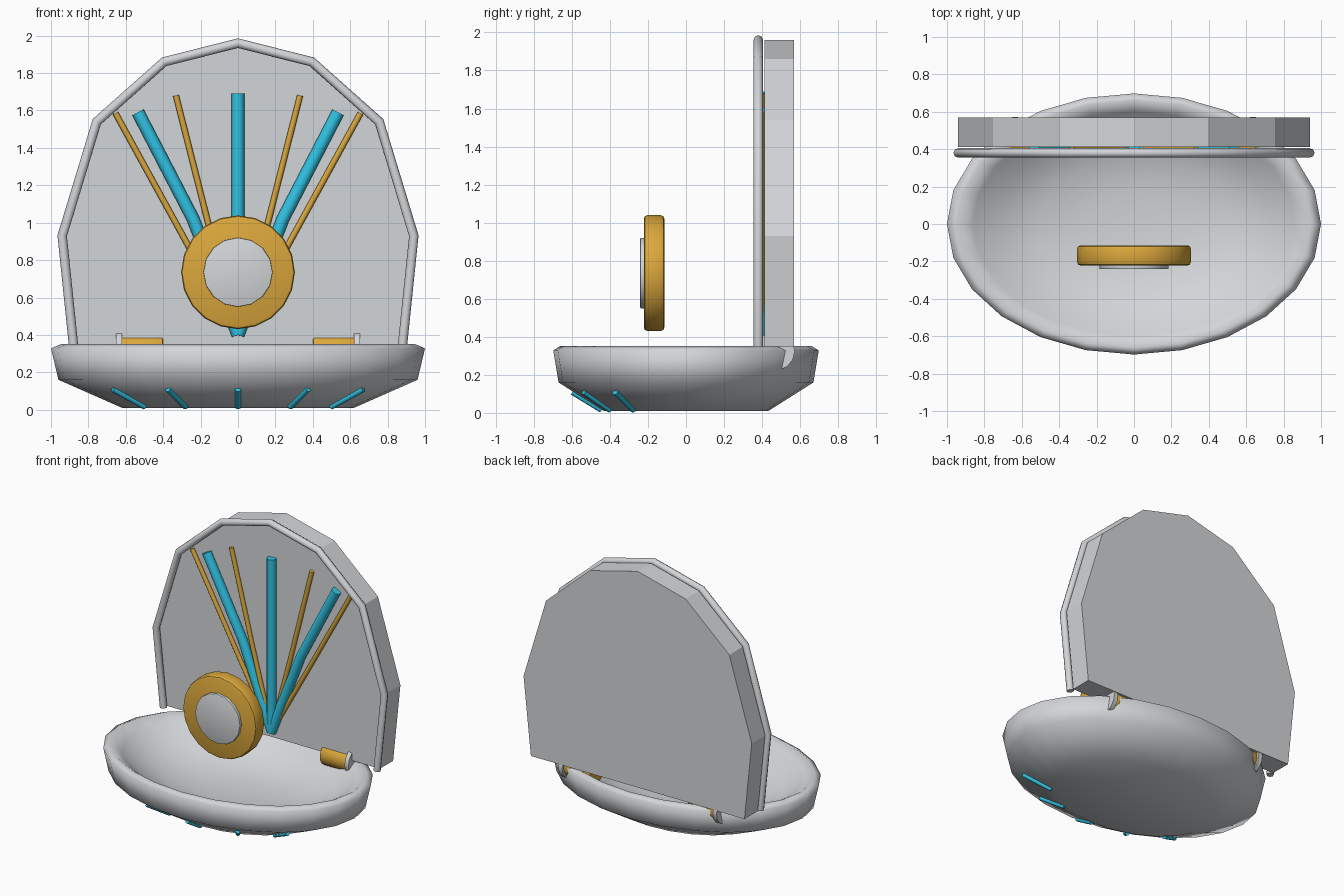
import bpy, bmesh, math
from mathutils import Matrix, Vector

if "Cube" in bpy.data.objects:
    bpy.data.objects.remove(bpy.data.objects["Cube"])


def material(name, rgb):
    m = bpy.data.materials.new(name)
    m.diffuse_color = (*rgb, 1)
    m.use_nodes = True
    m.node_tree.nodes["Principled BSDF"].inputs["Base Color"].default_value = m.diffuse_color
    return m


SILVER = material("silver", (0.65, 0.67, 0.69))
GOLD = material("gold", (0.71, 0.39, 0.045))
BLUE = material("bright_blue", (0.03, 0.55, 0.78))


def finish(name, bm, mat, angle=None):
    bmesh.ops.recalc_face_normals(bm, faces=bm.faces[:])
    me = bpy.data.meshes.new(name)
    bm.to_mesh(me)
    bm.free()
    me.materials.append(mat)
    ob = bpy.data.objects.new(name, me)
    bpy.context.collection.objects.link(ob)
    if angle:
        bpy.ops.object.select_all(action='DESELECT')
        ob.select_set(True)
        bpy.context.view_layer.objects.active = ob
        bpy.ops.object.shade_smooth_by_angle(angle=math.radians(angle))
    return ob


def cylinder(name, center, axis, radius, depth, sides, mat, bevel=0):
    bm = bmesh.new()
    bmesh.ops.create_cone(bm, cap_ends=True, segments=sides, radius1=radius,
                          radius2=radius, depth=depth)
    if bevel:
        rims = [e for e in bm.edges if abs(e.verts[0].co.z - e.verts[1].co.z) < 1e-5]
        bmesh.ops.bevel(bm, geom=rims, offset=bevel, segments=2, profile=0.5,
                        affect='EDGES')
    rot = Vector((0, 0, 1)).rotation_difference(Vector(axis)).to_matrix().to_4x4()
    bm.transform(Matrix.Translation(center) @ rot)
    return finish(name, bm, mat, 35)


def tube(name, points, radius, mat, sides=10):
    """Mitred tube along a path."""
    pts = [Vector(p) for p in points]
    bm = bmesh.new()
    rings = []
    for i, p in enumerate(pts):
        a = (p - pts[i - 1]).normalized() if i else None
        b = (pts[i + 1] - p).normalized() if i < len(pts) - 1 else None
        a, b = a or b, b or a
        t = (a + b).normalized()
        u = t.cross(Vector((0, 1, 0)))
        u = u.normalized() if u.length > 1e-4 else Vector((1, 0, 0))
        v = t.cross(u).normalized()
        mitre = 1 / max(0.5, t.dot(a))
        rings.append([bm.verts.new(p + radius * (
            u * mitre * math.cos(math.tau * k / sides) + v * math.sin(math.tau * k / sides)))
            for k in range(sides)])
    for r, s in zip(rings, rings[1:]):
        for k in range(sides):
            j = (k + 1) % sides
            bm.faces.new((r[k], r[j], s[j], s[k]))
    bm.faces.new(rings[0])
    bm.faces.new(rings[-1])
    return finish(name, bm, mat, 50)


# Oval bowl: one profile swept around, squashed in y, with a soft dished inside
SIDES, SQUASH = 24, 0.698
profile = [(0.62, 0.01), (0.96, 0.16), (1.0, 0.328), (0.945, 0.352),
           (0.86, 0.30), (0.73, 0.205), (0.52, 0.13), (0.27, 0.095)]
bm = bmesh.new()
rings = [[bm.verts.new((r * math.cos(math.tau * k / SIDES),
                        SQUASH * r * math.sin(math.tau * k / SIDES), z))
          for k in range(SIDES)] for r, z in profile]
for r, s in zip(rings, rings[1:]):
    for k in range(SIDES):
        j = (k + 1) % SIDES
        bm.faces.new((r[k], r[j], s[j], s[k]))
bm.faces.new(rings[0])
bm.faces.new(rings[-1])
finish("bowl", bm, SILVER, 88)

# Ribs on the lower front of the bowl
for i, deg in enumerate((-51.5, -26, 0, 26, 51.5)):
    s, c = math.sin(math.radians(deg)), -SQUASH * math.cos(math.radians(deg))
    tube(f"bowl_rib_{i + 1}", [(0.635 * s, 0.635 * c, 0.016), (0.855 * s, 0.855 * c, 0.11)],
         0.016, BLUE, 8)

# Upright lid: faceted arch slab with a tube frame in front
half = [(0.88, 0.35), (0.94, 0.93), (0.755, 1.54), (0.395, 1.86)]
arch = half + [(0, 1.96)] + [(-x, z) for x, z in reversed(half)]
bm = bmesh.new()
face = bm.faces.new([bm.verts.new((x, 0.412, z)) for x, z in arch])
new = bmesh.ops.extrude_face_region(bm, geom=[face])["geom"]
bmesh.ops.translate(bm, vec=(0, 0.157, 0),
                    verts=[g for g in new if isinstance(g, bmesh.types.BMVert)])
finish("lid_panel", bm, SILVER)
tube("lid_frame", [(x, 0.38, z) for x, z in arch], 0.025, SILVER, 8)

# Fan of rays lying against the lid
RAY_Y, BASE = 0.396, (0, 0.40)
tube("ray_center", [(0, RAY_Y, 0.40), (0, RAY_Y, 1.69)], 0.034, BLUE, 12)
rays = [("ray_wide", [(0.24, 1.02), (0.535, 1.59)], 0.034, BLUE),
        ("ray_thin_inner", [(0.16, 1.0), (0.332, 1.68)], 0.016, GOLD),
        ("ray_thin_outer", [(0.265, 0.875), (0.655, 1.585)], 0.016, GOLD)]
for side, tag in ((-1, "left"), (1, "right")):
    for name, pts, r, mat in rays:
        tube(f"{name}_{tag}", [(side * x, RAY_Y, z) for x, z in [BASE] + pts], r, mat, 12)
    # Hinge barrel and its end cap
    cylinder(f"hinge_barrel_{tag}", (side * 0.512, 0.47, 0.322), (1, 0, 0),
             0.086, 0.22, 16, GOLD, 0.006)
    cylinder(f"hinge_cap_{tag}", (side * 0.636, 0.47, 0.325), (1, 0, 0),
             0.102, 0.032, 14, SILVER)

# Floating medallion with a raised centre disc
cylinder("medallion", (0, -0.168, 0.735), (0, 1, 0), 0.304, 0.108, 20, GOLD, 0.018)
cylinder("medallion_disc", (0, -0.223, 0.735), (0, 1, 0), 0.185, 0.036, 16, SILVER, 0.004)
